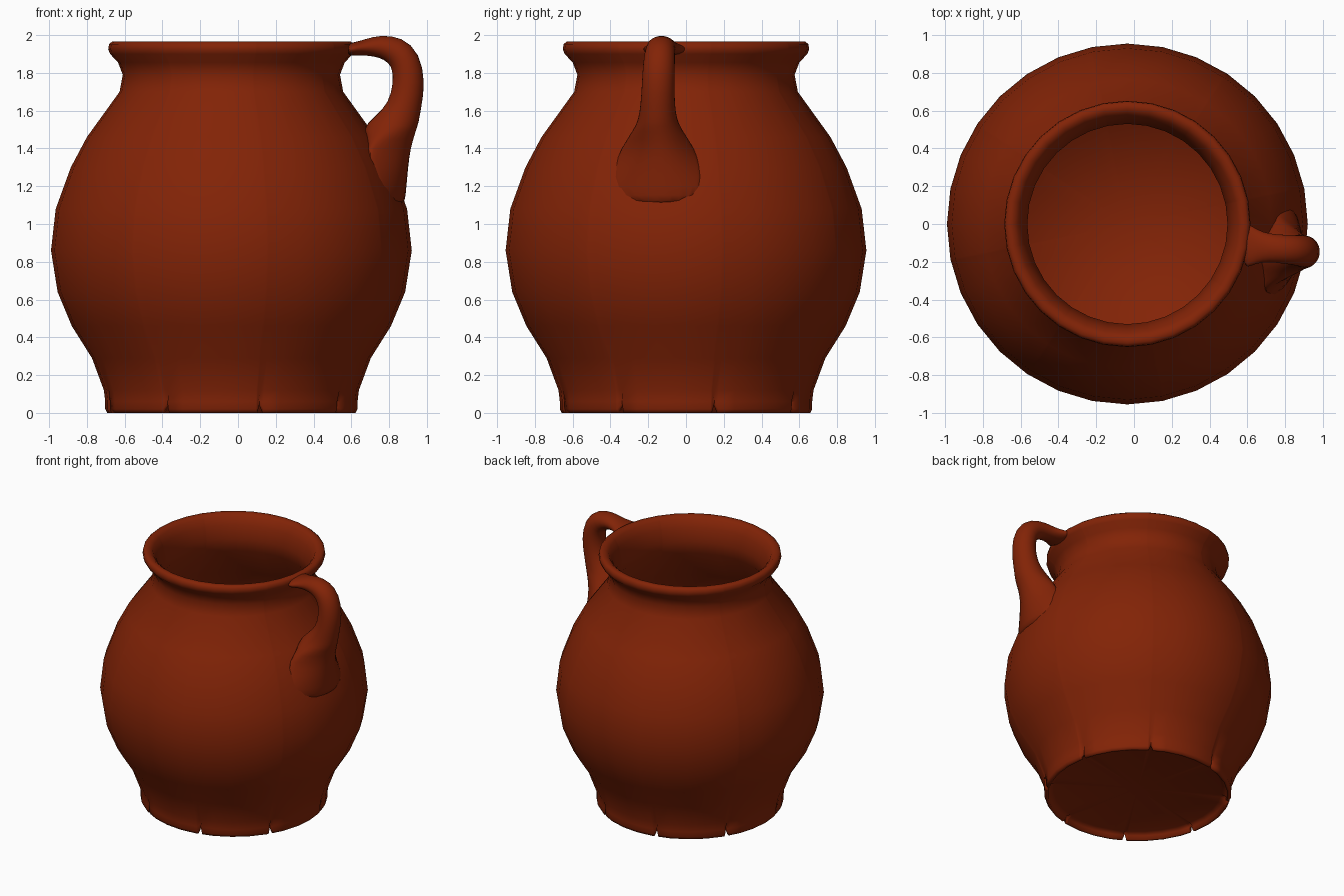
import bpy, bmesh, math
from mathutils import Vector

if "Cube" in bpy.data.objects:
    bpy.data.objects.remove(bpy.data.objects["Cube"])

CX = -0.035          # pot axis
SIDES = 32

clay = bpy.data.materials.new("terracotta")
clay.diffuse_color = (0.225, 0.017, 0.002, 1)
clay.use_nodes = True
clay.node_tree.nodes["Principled BSDF"].inputs["Base Color"].default_value = clay.diffuse_color


def finish(name, bm, angle):
    bmesh.ops.recalc_face_normals(bm, faces=bm.faces)
    me = bpy.data.meshes.new(name)
    bm.to_mesh(me)
    bm.free()
    ob = bpy.data.objects.new(name, me)
    bpy.context.collection.objects.link(ob)
    me.materials.append(clay)
    bpy.ops.object.select_all(action='DESELECT')
    ob.select_set(True)
    bpy.context.view_layer.objects.active = ob
    bpy.ops.object.shade_smooth_by_angle(angle=math.radians(angle))
    return ob


def bridge(bm, rings):
    for a, b in zip(rings, rings[1:]):
        n = len(a)
        for i in range(n):
            j = (i + 1) % n
            bm.faces.new((a[i], a[j], b[j], b[i]))


def fan(bm, ring, z):
    tip = bm.verts.new((CX, 0, z))
    for i in range(len(ring)):
        bm.faces.new((ring[i], ring[(i + 1) % len(ring)], tip))


# Angles round the pot: 32 sides, with narrow extra strips at eight notches
step = 2 * math.pi / SIDES
slots = []
for k in range(SIDES):
    slots.append((k * step, False))
    if k % 4 == 1:
        a = k * step + 0.038
        slots += [(a - 0.025, False), (a, True), (a + 0.025, False)]


def chord(a):
    return math.cos(step / 2) / math.cos(a % step - step / 2)


# Pot: one closed skin, from the underside up the outside, over the rim and down inside
underside = [(0.60, 0.045), (0.635, 0.03), (0.64, 0.0)]
outer = [(0.658, 0.0), (0.668, 0.02), (0.668, 0.06), (0.675, 0.12), (0.738, 0.29),
         (0.845, 0.46), (0.92, 0.64), (0.955, 0.86), (0.93, 1.08), (0.85, 1.30),
         (0.765, 1.46), (0.592, 1.70), (0.575, 1.79), (0.60, 1.855), (0.642, 1.90),
         (0.652, 1.925), (0.648, 1.952), (0.632, 1.965)]
inner = [(0.605, 1.964), (0.580, 1.945), (0.552, 1.89), (0.530, 1.79), (0.548, 1.69),
         (0.715, 1.44), (0.80, 1.28), (0.88, 1.07), (0.905, 0.86), (0.87, 0.66),
         (0.795, 0.48), (0.688, 0.30), (0.62, 0.14)]
bm = bmesh.new()
rings = []
for r, z in underside + outer + inner:
    ring = []
    for a, notch in slots:
        rr, zz = r * chord(a), z
        if notch and z < 0.07 and r > 0.62:
            rr -= 0.02 if r > 0.65 else 0
            zz = 0.04 + z * 0.6
        ring.append(bm.verts.new((CX + rr * math.cos(a), rr * math.sin(a), zz)))
    rings.append(ring)
bridge(bm, rings)
fan(bm, rings[0], 0.055)
fan(bm, rings[-1], 0.09)
finish("pot", bm, 100)

# Handle sections: x, y, z, half depth, half width, tilt in degrees
# tilt 90 = section stands upright, 0 = section lies flat
sections = [
    (0.575, -0.110, 1.922, 0.034, 0.135, 90),
    (0.625, -0.115, 1.928, 0.036, 0.105, 92),
    (0.680, -0.122, 1.936, 0.045, 0.080, 92),
    (0.750, -0.130, 1.942, 0.060, 0.076, 88),
    (0.835, -0.137, 1.922, 0.079, 0.080, 62),
    (0.890, -0.143, 1.860, 0.087, 0.086, 32),
    (0.907, -0.147, 1.750, 0.087, 0.088, 0),
    (0.885, -0.150, 1.630, 0.088, 0.092, -8),
    (0.840, -0.150, 1.550, 0.120, 0.105, -8),
    (0.795, -0.150, 1.500, 0.152, 0.130, 0),
    (0.735, -0.150, 1.400, 0.188, 0.200, 0),
    (0.790, -0.150, 1.300, 0.115, 0.235, 0),
    (0.833, -0.150, 1.200, 0.058, 0.235, 0),
    (0.862, -0.150, 1.100, 0.018, 0.180, 0),
]
bm = bmesh.new()
rings = []
N = 16
R = 0.85
for x, y, z, depth, width, tilt in sections:
    t = math.radians(tilt)
    out = Vector((math.cos(t), 0, math.sin(t)))
    ring = []
    for i in range(N):
        a = 2 * math.pi * i / N
        c, s = math.cos(a), math.sin(a)
        if z < 1.45:      # root: concave flare outside, shallow inside the wall
            c = c * c if c > 0 else 0.15 * c
        p = Vector((x, y + width * s, z)) + out * depth * c
        if z < 1.45:      # wrap the root round the body
            p.x += math.sqrt(R * R - p.y ** 2) - math.sqrt(R * R - y * y)
        ring.append(bm.verts.new(p))
    rings.append(ring)
bridge(bm, rings)
bm.faces.new(rings[0])
bm.faces.new(rings[-1])
handle = finish("handle", bm, 100)
sub = handle.modifiers.new("smooth", 'SUBSURF')
sub.levels = sub.render_levels = 1
